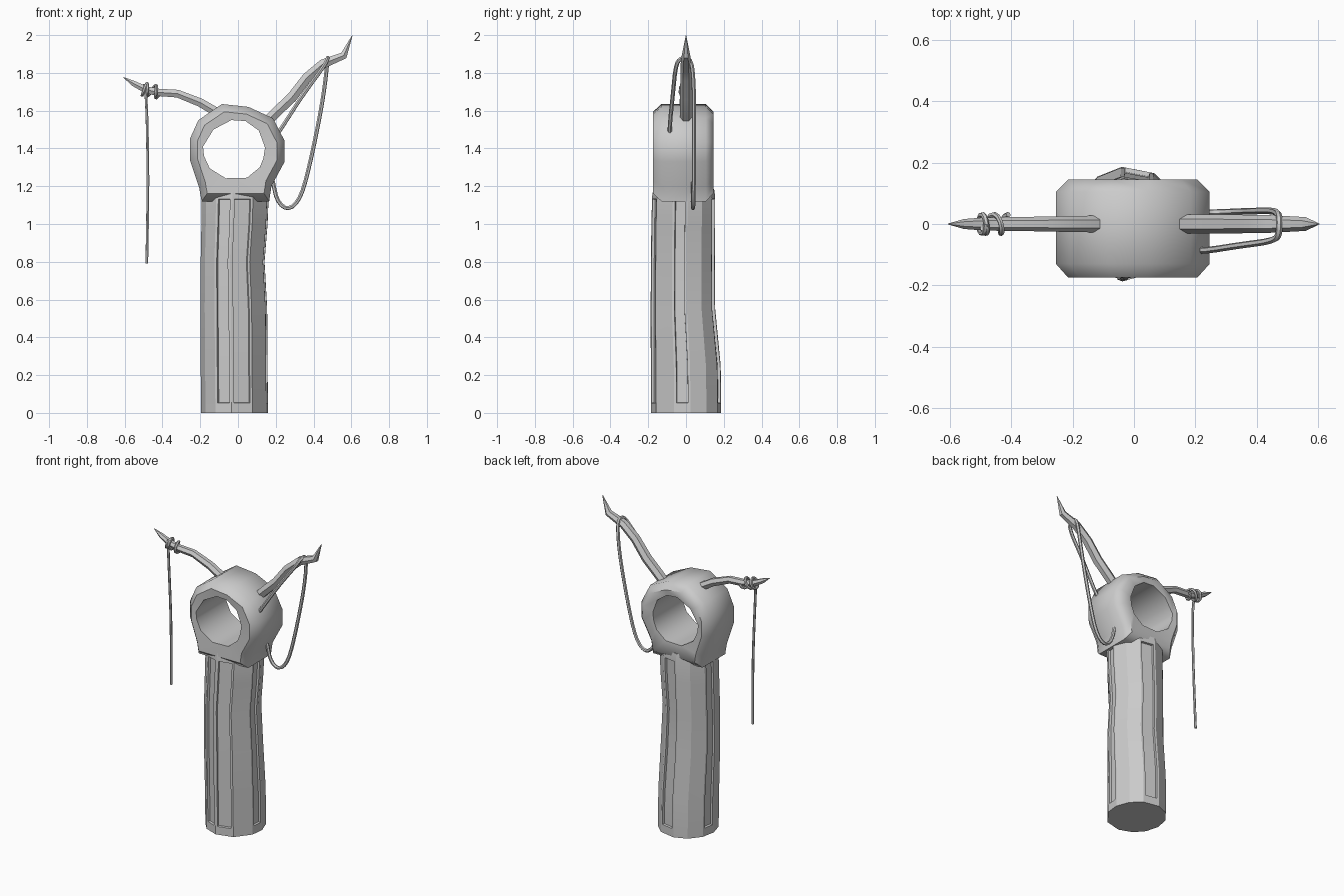
import bpy, bmesh
from math import cos, sin, radians, pi

if "Cube" in bpy.data.objects:
    bpy.data.objects.remove(bpy.data.objects["Cube"])


def finish(name, bm, angle=35):
    bmesh.ops.recalc_face_normals(bm, faces=bm.faces)
    me = bpy.data.meshes.new(name)
    bm.to_mesh(me)
    bm.free()
    ob = bpy.data.objects.new(name, me)
    bpy.context.collection.objects.link(ob)
    smooth(ob, angle)
    return ob


def smooth(ob, angle):
    bpy.ops.object.select_all(action='DESELECT')
    ob.select_set(True)
    bpy.context.view_layer.objects.active = ob
    bpy.ops.object.shade_smooth_by_angle(angle=radians(angle))


def bridge(bm, a, b):
    n = len(a)
    return [bm.faces.new((a[i], a[(i + 1) % n], b[(i + 1) % n], b[i])) for i in range(n)]


def tube(name, pts, radius, scales=None, kind='POLY', sides=1):
    """Round tube along a path, turned into a mesh."""
    cu = bpy.data.curves.new(name, 'CURVE')
    cu.dimensions = '3D'
    cu.bevel_depth = radius
    cu.bevel_resolution = sides
    cu.use_fill_caps = True
    cu.resolution_u = 3
    sp = cu.splines.new(kind)
    sp.points.add(len(pts) - 1)
    for i, p in enumerate(pts):
        sp.points[i].co = (*p, 1)
        sp.points[i].radius = scales[i] if scales else 1
    if kind == 'NURBS':
        sp.order_u = 3
        sp.use_endpoint_u = True
    ob = bpy.data.objects.new(name, cu)
    bpy.context.collection.objects.link(ob)
    bpy.ops.object.select_all(action='DESELECT')
    ob.select_set(True)
    bpy.context.view_layer.objects.active = ob
    bpy.ops.object.convert(target='MESH')
    smooth(bpy.context.object, 40)


# Trunk: uneven twelve-sided post with sunken bark panels
angles = [-125, -95, -58, -20, 7, 35, 62, 97, 125, 155, 183, 210]
# z, centre x, centre y, radius x, radius y
sections = [(0, -.018, .001, .178, .187), (.04, -.018, .001, .178, .187),
            (.25, -.02, -.001, .178, .186), (.55, -.022, -.016, .178, .172),
            (.8, -.028, -.016, .17, .17), (1.0, -.018, -.014, .176, .17),
            (1.145, -.014, -.012, .178, .168), (1.185, -.014, -.012, .174, .162)]
bm = bmesh.new()
rings = []
for k, (z, cx, cy, rx, ry) in enumerate(sections):
    rings.append([bm.verts.new((cx + rx * cos(radians(a)), cy + ry * sin(radians(a)), z))
                  for a in angles])
cols = [[] for _ in angles]
for k in range(len(rings) - 1):
    for i, f in enumerate(bridge(bm, rings[k], rings[k + 1])):
        if 1 <= k <= 5:
            cols[i].append(f)
bm.faces.new(rings[0])
bm.faces.new(rings[-1])
bmesh.ops.recalc_face_normals(bm, faces=bm.faces)
for i in (0, 1, 3, 6, 9):
    bmesh.ops.inset_region(bm, faces=cols[i], thickness=.013, depth=0, use_even_offset=True)
    bmesh.ops.inset_region(bm, faces=cols[i], thickness=.002, depth=-.014, use_even_offset=True)
finish('trunk', bm, 25)

# Hollow head: chamfered ring with a faceted hole, shoulders over the trunk
outer = [(.247, 1.44), (.185, 1.56), (.055, 1.62), (-.085, 1.635), (-.21, 1.55), (-.255, 1.45),
         (-.255, 1.34), (-.205, 1.19), (-.193, 1.12), (.165, 1.12), (.177, 1.2), (.247, 1.33)]
hole = [(.143, 1.405), (.11, 1.495), (.04, 1.545), (-.035, 1.55), (-.13, 1.5), (-.185, 1.41),
        (-.18, 1.36), (-.15, 1.295), (-.065, 1.242), (.048, 1.245), (.115, 1.3), (.135, 1.35)]
bm = bmesh.new()


def loop(pts, y, s=1):
    return [bm.verts.new((-.005 + (x + .005) * s, y, 1.38 + (z - 1.38) * s)) for x, z in pts]


loops = [loop(hole, -.17), loop(outer, -.175, .84), loop(outer, -.13),
         loop(outer, .105), loop(outer, .145, .84), loop(hole, .14)]
for i in range(6):
    bridge(bm, loops[i], loops[(i + 1) % 6])
finish('hollow_head', bm, 50)

# Branches
tube('left_branch', [(-.11, 0, 1.59), (-.2, 0, 1.643), (-.32, 0, 1.69), (-.425, 0, 1.697),
                     (-.49, 0, 1.712), (-.555, 0, 1.745), (-.607, 0, 1.777)],
     .025, [1.1, 1.05, .95, .9, .85, .65, .06])
tube('right_branch', [(.14, 0, 1.53), (.2, 0, 1.59), (.285, 0, 1.67), (.365, 0, 1.775),
                      (.45, 0, 1.848), (.56, 0, 1.892), (.605, 0, 1.998)],
     .03, [1.05, 1.05, 1.05, 1, .95, .75, .05])

# Hanging rope and its coils on the left branch
tube('left_rope', [(-.495, -.015, 1.74), (-.485, -.03, 1.69), (-.478, -.02, 1.4),
                   (-.476, -.01, 1.15), (-.483, 0, .79)], .008, kind='NURBS')
coil = []
for i in range(29):
    t = i / 28
    a = t * 2.75 * 2 * pi + pi / 2
    x = -.495 + .085 * max(0, t - .35) / .65
    slant = .012 * sin(a)
    coil.append((x + slant, .031 * cos(a), 1.712 + (x + .49) * -.2 + .031 * sin(a)))
tube('rope_coil', coil, .009)

# Vine looped over the right branch
tube('right_vine', [(.19, -.085, 1.45), (.22, -.09, 1.49), (.34, -.07, 1.68), (.46, -.055, 1.84),
                    (.475, -.03, 1.88), (.475, .03, 1.88), (.46, .042, 1.73), (.43, .043, 1.55),
                    (.375, .042, 1.29), (.33, .04, 1.13), (.265, .037, 1.07), (.205, .037, 1.12),
                    (.185, .037, 1.23), (.17, .037, 1.27)], .011, kind='NURBS')
